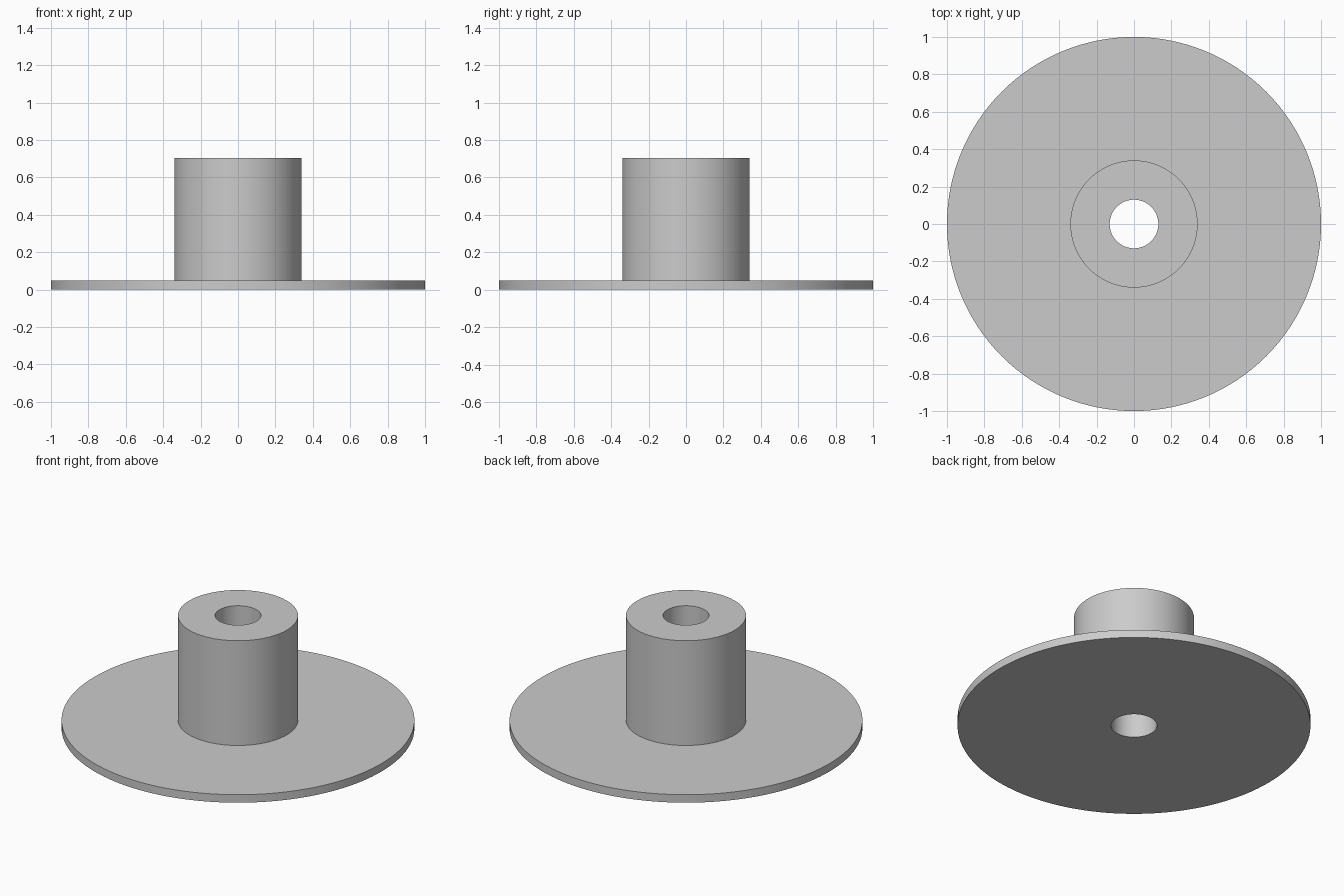
import bpy
import bmesh
import math

SEGMENTS = 128

cube = bpy.data.objects.get("Cube")
if cube:
    bpy.data.objects.remove(cube, do_unlink=True)

# Plain grey finish
grey = bpy.data.materials.new("light_grey")
grey.use_nodes = True
colour = (0.6, 0.6, 0.6, 1)
grey.diffuse_color = colour
grey.node_tree.nodes["Principled BSDF"].inputs["Base Color"].default_value = colour


def lathe(name, profile):
    """Revolve a closed (radius, height) profile about the z axis."""
    bm = bmesh.new()
    verts = [bm.verts.new((r, 0, z)) for r, z in profile]
    edges = [bm.edges.new((v, verts[i - 1])) for i, v in enumerate(verts)]
    bmesh.ops.spin(bm, geom=verts + edges, cent=(0, 0, 0), axis=(0, 0, 1),
                   angle=math.tau, steps=SEGMENTS, use_merge=True)
    bmesh.ops.remove_doubles(bm, verts=bm.verts, dist=0.0001)
    bmesh.ops.recalc_face_normals(bm, faces=bm.faces)
    mesh = bpy.data.meshes.new(name)
    bm.to_mesh(mesh)
    bm.free()
    mesh.materials.append(grey)
    obj = bpy.data.objects.new(name, mesh)
    bpy.context.collection.objects.link(obj)
    bpy.ops.object.select_all(action='DESELECT')
    obj.select_set(True)
    bpy.context.view_layer.objects.active = obj
    bpy.ops.object.shade_smooth_by_angle(angle=math.radians(30))
    return obj


# Disc, hub and through bore share one continuous profile
disc, hub, bore = 1.0, 0.34, 0.13
thickness, height = 0.05, 0.705
lathe("flanged_hub", [
    (bore, 0), (disc, 0), (disc, thickness),
    (hub, thickness), (hub, height), (bore, height),
])
